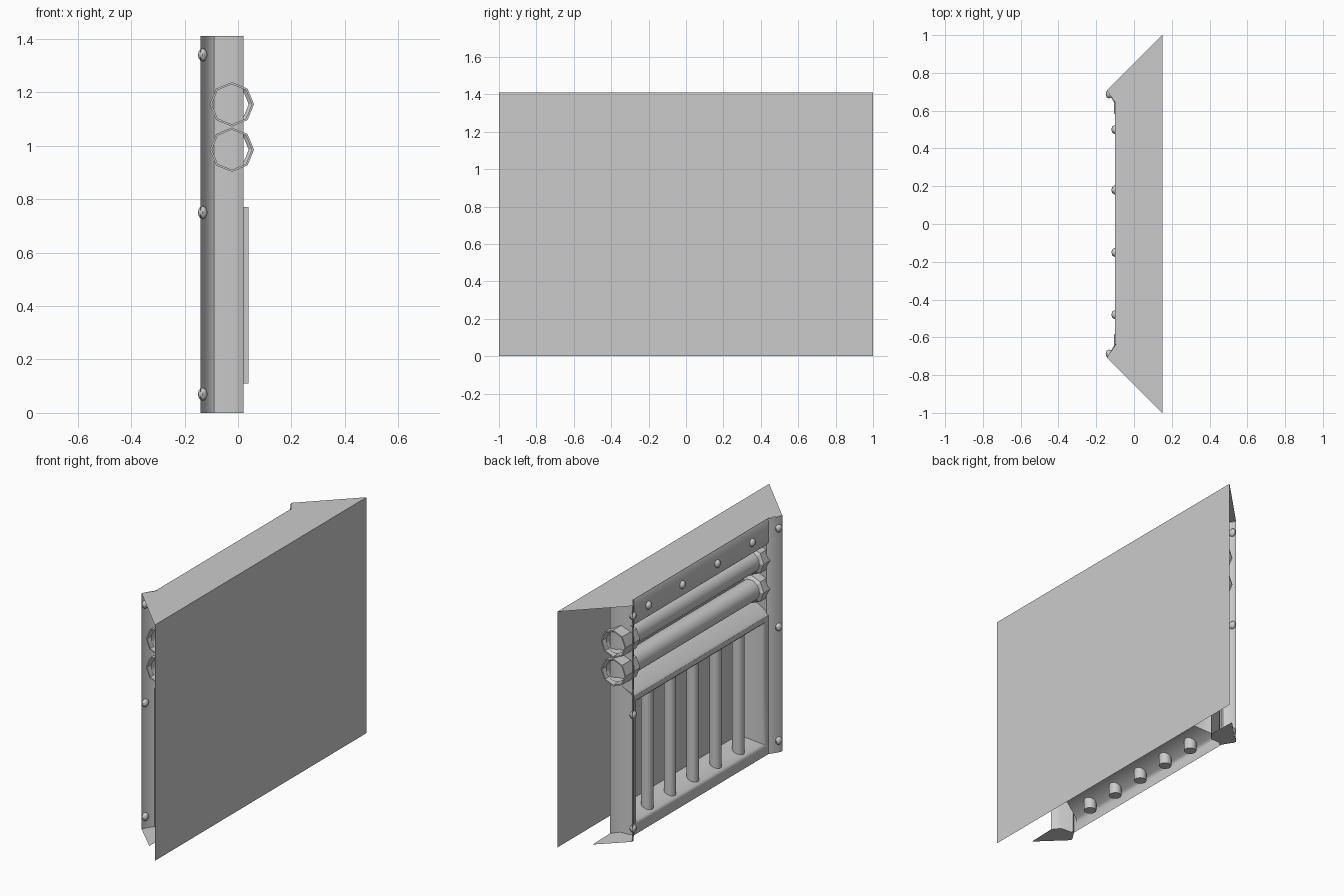
import bpy, bmesh, math
from mathutils import Vector

if "Cube" in bpy.data.objects:
    bpy.data.objects.remove(bpy.data.objects["Cube"])


def finish(name, bm, smooth=True, front=None, mirror=False):
    """Turn a bmesh into an object; 'front' is the direction an open shell faces."""
    bmesh.ops.remove_doubles(bm, verts=bm.verts, dist=1e-5)
    bmesh.ops.recalc_face_normals(bm, faces=bm.faces)
    if front:
        total = sum((f.normal * f.calc_area() for f in bm.faces), Vector())
        if total.dot(Vector(front)) < 0:
            bmesh.ops.reverse_faces(bm, faces=bm.faces)
    me = bpy.data.meshes.new(name)
    bm.to_mesh(me)
    bm.free()
    ob = bpy.data.objects.new(name, me)
    bpy.context.collection.objects.link(ob)
    if mirror:
        m = ob.modifiers.new("mirror", 'MIRROR')
        m.use_axis = (False, True, False)
        m.use_mirror_merge = False
    if smooth:
        bpy.ops.object.select_all(action='DESELECT')
        bpy.context.view_layer.objects.active = ob
        ob.select_set(True)
        bpy.ops.object.shade_smooth_by_angle(angle=math.radians(50))
    return ob


def loft(bm, rows, closed=False):
    """Skin quads between consecutive rows of points."""
    vs = [[bm.verts.new(p) for p in r] for r in rows]
    for a, b in zip(vs, vs[1:]):
        n = len(a)
        for i in range(n if closed else n - 1):
            j = (i + 1) % n
            bm.faces.new((a[i], a[j], b[j], b[i]))
    return vs


def rail(name, profile, half):
    """Open sheet: x,z profile swept along y."""
    bm = bmesh.new()
    loft(bm, [[(x, y, z) for x, z in profile] for y in (-half, half)])
    return finish(name, bm, front=(-1, 0, 0))


def flat(name, pts, front, mirror=False):
    bm = bmesh.new()
    bm.faces.new([bm.verts.new(p) for p in pts])
    return finish(name, bm, False, front, mirror)


def ring(x, z, r, y, n, phase=0.0):
    return [(x + r * math.cos(math.tau * i / n + phase), y,
             z + r * math.sin(math.tau * i / n + phase)) for i in range(n)]


H = 1.41

# Flat back sheet and tapered top sheet
flat("back_sheet", [(.15, -1, 0), (.15, 1, 0), (.15, 1, H), (.15, -1, H)], (1, 0, 0))
half_top = [(-.10, .64), (-.09, .63), (-.14, .70), (-.14, .71), (.15, 1)]
flat("top_sheet", [(x, y, H) for x, y in half_top] +
     [(x, -y, H) for x, y in reversed(half_top)], (0, 0, 1))

# Side posts: open on the outside, capped at the bottom
post = [(-.14, .71), (-.138, .695), (-.10, .635), (-.09, .63),
        (-.08, .64), (-.015, .645), (.02, .69)]
bm = bmesh.new()
loft(bm, [[(x, y, z) for x, y in post] for z in (0, H)])
finish("post_shell", bm, front=(-1, 0, 0), mirror=True)
flat("post_foot", [(x, y, 0) for x, y in post + [(.015, .86)]], (0, 0, -1), True)

# Upper band, pipe backing and lower frame ledge
rail("upper_band", [(-.09, H), (-.10, 1.395), (-.10, 1.265), (-.09, 1.25), (.02, 1.245)], .64)
rail("pipe_backing", [(.02, 1.245), (.02, .90)], .69)
rail("frame_ledge", [(.02, .90), (-.09, .845), (-.10, .83)], .645)

# Lower frame with sloped recess
def rect(x, y, z0, z1):
    return [(x, -y, z0), (x, y, z0), (x, y, z1), (x, -y, z1)]

bm = bmesh.new()
rows = loft(bm, [rect(-.10, .645, 0, .83), rect(-.10, .615, .055, .80),
                 rect(-.085, .60, .07, .785), rect(.02, .55, .11, .77),
                 rect(.04, .55, .11, .77)], True)
bm.faces.new(rows[-1])
finish("recess_frame", bm, front=(-1, 0, 0))

# Vertical bars in the recess
for k in range(-2, 3):
    bm = bmesh.new()
    caps = loft(bm, [[(-.045 + .034 * math.cos(math.tau * i / 16),
                       k * .215 + .034 * math.sin(math.tau * i / 16), z)
                      for i in range(16)] for z in (.03, .84)], True)
    for c in caps:
        bm.faces.new(c)
    finish("grille_bar", bm)

# Horizontal pipes with eight-sided hollow collars
for z in (.985, 1.155):
    bm = bmesh.new()
    loft(bm, [ring(-.023, z, .063, y, 16) for y in (-.70, .70)], True)
    finish("pipe", bm)
    bm = bmesh.new()
    loft(bm, [ring(-.023, z, r, y, 8) for r, y in
              ((.063, .57), (.083, .585), (.083, .72), (.075, .72), (.075, .60))], True)
    finish("pipe_collar", bm, False, mirror=True)

# Rivets
def rivet(name, x, y, z, mirror=False):
    bm = bmesh.new()
    bmesh.ops.create_uvsphere(bm, u_segments=8, v_segments=6, radius=1)
    bmesh.ops.scale(bm, vec=(.018, .024, .024), verts=bm.verts)
    bmesh.ops.translate(bm, vec=(x, y, z), verts=bm.verts)
    finish(name, bm, mirror=mirror)

for z in (.07, .75, 1.34):
    rivet("post_rivet", -.132, .688, z, True)
for y in (-.48, -.15, .18, .50):
    rivet("band_rivet", -.102, y, 1.325)
